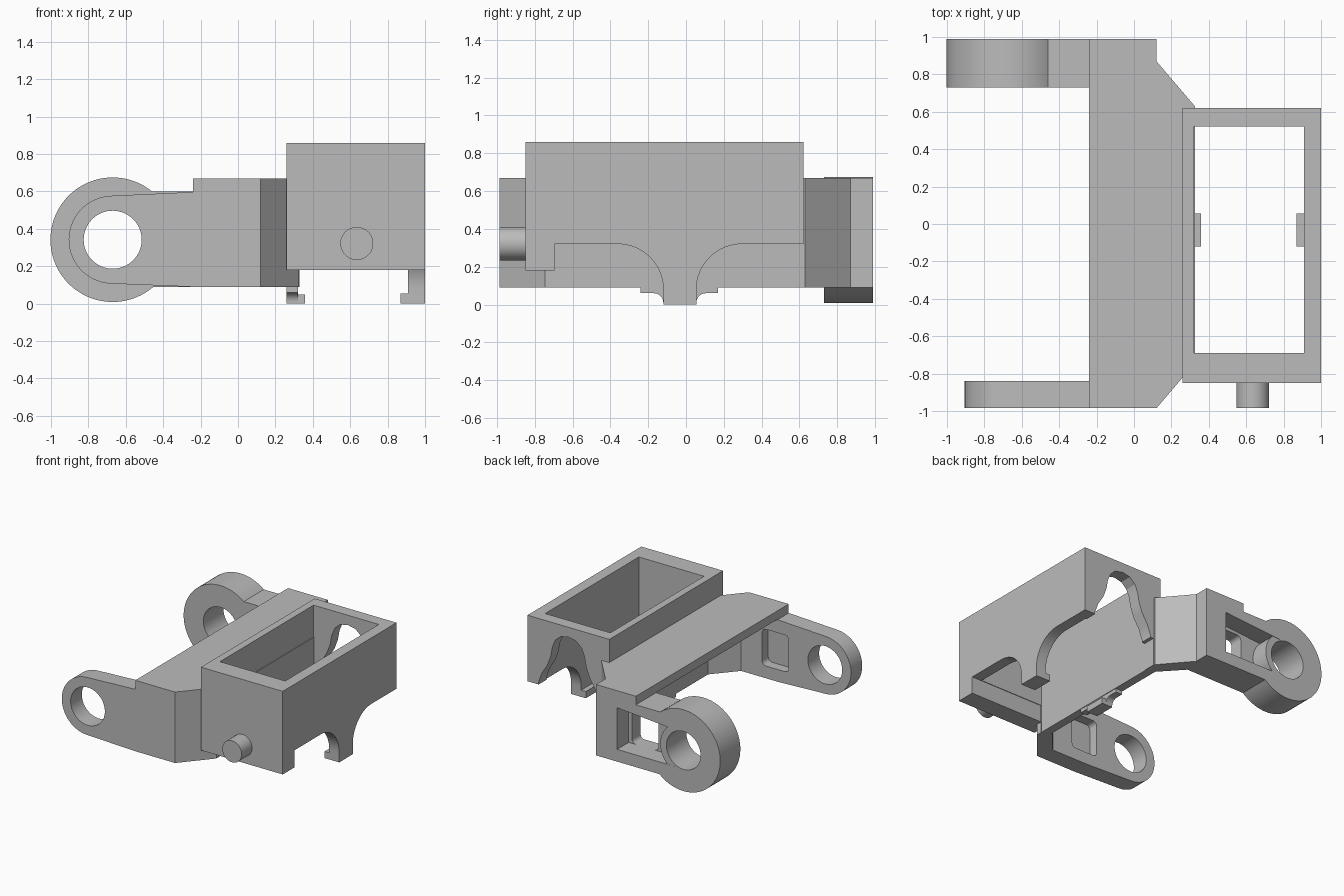
import bpy
import bmesh
from math import cos, sin, pi, radians

cube = bpy.data.objects.get("Cube")
if cube:
    bpy.data.objects.remove(cube, do_unlink=True)

grey = bpy.data.materials.new("plain grey")
grey.use_nodes = True
GREY = (0.5, 0.5, 0.5, 1)
grey.diffuse_color = GREY
grey.node_tree.nodes["Principled BSDF"].inputs["Base Color"].default_value = GREY
parts = []


def prism(name, axis, outline, lo, hi, keep=True):
    """Extrude a 2D outline along an axis; the other two axes stay in xyz order."""
    place = {"x": lambda a, b, t: (t, a, b),
             "y": lambda a, b, t: (a, t, b),
             "z": lambda a, b, t: (a, b, t)}[axis]
    bm = bmesh.new()
    low = [bm.verts.new(place(a, b, lo)) for a, b in outline]
    high = [bm.verts.new(place(a, b, hi)) for a, b in outline]
    bm.faces.new(low)
    bm.faces.new(high)
    n = len(low)
    for i in range(n):
        j = (i + 1) % n
        bm.faces.new((low[i], low[j], high[j], high[i]))
    bmesh.ops.recalc_face_normals(bm, faces=bm.faces)
    mesh = bpy.data.meshes.new(name)
    bm.to_mesh(mesh)
    bm.free()
    mesh.materials.append(grey)
    obj = bpy.data.objects.new(name, mesh)
    bpy.context.collection.objects.link(obj)
    if keep:
        parts.append(obj)
    return obj


def rect(a0, a1, b0, b1):
    return [(a0, b0), (a1, b0), (a1, b1), (a0, b1)]


def arc(ca, cb, ra, rb, start, end, n=16):
    angles = [radians(start + (end - start) * i / n) for i in range(n + 1)]
    return [(ca + ra * cos(t), cb + rb * sin(t)) for t in angles]


def circle(ca, cb, r, n=64):
    return arc(ca, cb, r, r, 0, 360, n)[:-1]


def round_rect(a, b, w, h, r):
    pts = []
    for sa, sb, start in ((1, 1, 0), (-1, 1, 90), (-1, -1, 180), (1, -1, 270)):
        pts += arc(a + sa * (w - r), b + sb * (h - r), r, r, start, start + 90, 6)
    return pts


def combine(targets, tool, operation="DIFFERENCE"):
    """Apply one boolean tool to each target, then discard the tool."""
    for obj in targets:
        mod = obj.modifiers.new("cut", "BOOLEAN")
        mod.operation = operation
        mod.solver = "EXACT"
        mod.object = tool
        bpy.context.view_layer.update()
        graph = bpy.context.evaluated_depsgraph_get()
        mesh = bpy.data.meshes.new_from_object(obj.evaluated_get(graph))
        obj.modifiers.clear()
        obj.data = mesh
    bpy.data.objects.remove(tool, do_unlink=True)


def cutter(axis, outline, lo, hi):
    return prism("cutter", axis, outline, lo, hi, keep=False)


# Open rectangular housing
housing = prism("housing", "z", rect(0.26, 1, -0.85, 0.62), 0, 0.86)
combine([housing], cutter("z", rect(0.32, 0.91, -0.69, 0.52), -0.1, 1))
combine([housing], cutter("y", rect(0.2, 1.1, -0.1, 0.18), -0.9, -0.692))

# Underside of the outer wall, leaving a flared clip leg
under = [(-0.695, -0.1), (-0.695, 0.32)]
under += arc(-0.36, 0.08, 0.24, 0.24, 90, 0)
under += [(-0.12, 0), (-0.12, -0.01), (0.055, -0.01)]
under += arc(0.295, 0.08, 0.24, 0.24, 180, 90)
under += [(0.7, 0.32), (0.7, -0.1)]
combine([housing], cutter("x", under, 0.33, 1.1))

# Underside of the inner wall, leaving a small clip leg
under = [(-0.695, -0.1), (-0.695, 0.09), (-0.24, 0.09), (-0.24, 0.06)]
under += arc(-0.17, 0.01, 0.05, 0.05, 90, 0, 6)
under += [(-0.12, -0.01), (0.055, -0.01)]
under += arc(0.105, 0.01, 0.05, 0.05, 180, 90, 6)
under += [(0.17, 0.06), (0.17, 0.09), (0.7, 0.09), (0.7, -0.1)]
combine([housing], cutter("x", under, 0.2, 0.33))

# Bell-shaped opening in the back wall
half = [(0.27, 0.2), (0.27, 0.34), (0.24, 0.42), (0.19, 0.5), (0.16, 0.58),
        (0.145, 0.66), (0.12, 0.72), (0.07, 0.765)]
bell = [(0.63 + a, b) for a, b in half] + [(0.63, 0.78)]
bell += [(0.63 - a, b) for a, b in reversed(half)]
combine([housing], cutter("y", bell, 0.45, 0.7))

# Clip hooks
prism("inner_clip_hook", "y", rect(0.31, 0.357, 0, 0.05), -0.12, 0.055)
prism("outer_clip_hook", "y", rect(0.868, 0.92, 0, 0.055), -0.12, 0.055)

# Pivot pin on the front
prism("pivot_pin", "y", circle(0.635, 0.322, 0.088), -0.985, -0.84)

# Channel: top plate over a wall with angled corners
outer = [(-0.24, 0.99), (0.12, 0.99), (0.12, 0.87), (0.325, 0.63),
         (0.325, -0.745), (0.12, -0.985), (-0.24, -0.985)]
inner = [(-0.24, -0.84), (0.09, -0.84), (0.255, -0.65),
         (0.255, 0.55), (0.09, 0.73), (-0.24, 0.73)]
top_plate = prism("top_plate", "z", outer, 0.6, 0.67)
channel_wall = prism("channel_wall", "z", outer + inner, 0.09, 0.6)
combine([top_plate], cutter("z", rect(0.32, 0.91, -0.69, 0.52), 0, 1))

# Front ear
CX, CZ = -0.67, 0.342
ear = [(-0.24, 0.09), (-0.24, 0.597)] + arc(CX, CZ, 0.235, 0.235, 92, 268, 40)
front_ear = prism("front_ear", "y", ear, -0.985, -0.84)
combine([front_ear], cutter("y", circle(CX, CZ, 0.155), -1.1, -0.7))
window = round_rect(-0.22, 0.34, 0.12, 0.15, 0.035)
combine([front_ear, channel_wall], cutter("y", window, -0.92, -0.7))

# Back ear with a larger ring, an outer pocket and a window
ear = [(-0.24, 0.09), (-0.24, 0.6)] + arc(CX, CZ, 0.333, 0.333, 50.8, 310.8, 56)
back_ear = prism("back_ear", "y", ear, 0.73, 0.99)
pocket = [(-0.07, 0.19), (-0.07, 0.53), (-0.6, 0.49), (-0.6, 0.19)]
combine([back_ear, channel_wall], cutter("y", pocket, 0.84, 1.1))
combine([back_ear, channel_wall], cutter("y", window, 0.65, 0.9))
combine([back_ear], cutter("y", circle(CX, CZ, 0.21), 0.74, 0.989), "UNION")
combine([back_ear], cutter("y", circle(CX, CZ, 0.155), 0.6, 1.1))

# Smooth the round surfaces, keep edges crisp
bpy.ops.object.select_all(action="DESELECT")
for obj in parts:
    obj.select_set(True)
bpy.context.view_layer.objects.active = housing
bpy.ops.object.shade_smooth_by_angle(angle=radians(25))
